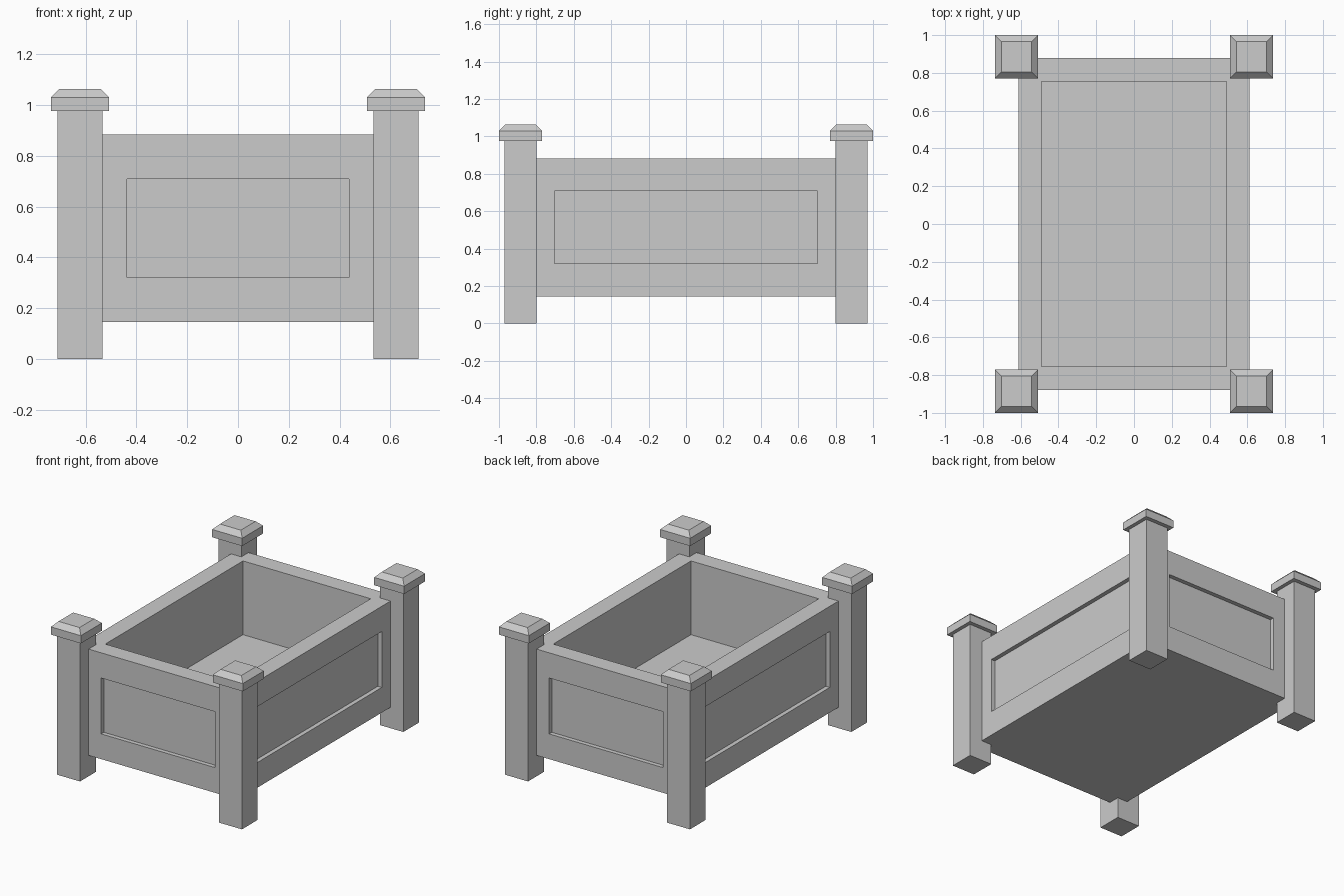
import bpy, bmesh
from mathutils import Matrix, Vector

if "Cube" in bpy.data.objects:
    bpy.data.objects.remove(bpy.data.objects["Cube"])


def box_bmesh(size, center):
    bm = bmesh.new()
    bmesh.ops.create_cube(bm, size=1, matrix=Matrix.Translation(center) @ Matrix.Diagonal((*size, 1)))
    bm.normal_update()
    return bm


def finish(bm, name):
    bmesh.ops.recalc_face_normals(bm, faces=bm.faces)
    me = bpy.data.meshes.new(name)
    bm.to_mesh(me)
    bm.free()
    ob = bpy.data.objects.new(name, me)
    bpy.context.collection.objects.link(ob)
    return ob


# Planter box: recessed panels on four sides, hollow top
bm = box_bmesh((1.225, 1.755, 0.738), (0, 0, 0.514))
sides = [f for f in bm.faces if abs(f.normal.z) < 0.5]
top = next(f for f in bm.faces if f.normal.z > 0.5)


def recess(face, margin, depth):
    # inset a border, then extrude the middle inwards
    n = face.normal.copy()
    bmesh.ops.inset_individual(bm, faces=[face], thickness=margin, use_even_offset=True)
    new = bmesh.ops.extrude_discrete_faces(bm, faces=[face])["faces"][0]
    bmesh.ops.translate(bm, verts=new.verts, vec=-n * depth)


for f in sides:
    recess(f, 0.175, 0.03)
recess(top, 0.122, 0.512)
finish(bm, "planter_box")

# Corner posts with chamfered caps
for sx, xn in ((-1, "left"), (1, "right")):
    for sy, yn in ((-1, "front"), (1, "back")):
        x, y = sx * 0.622, sy * 0.885
        finish(box_bmesh((0.177, 0.173, 0.976), (x, y, 0.488)), f"{yn}_{xn}_post")
        cap = box_bmesh((0.23, 0.23, 0.054), (x, y, 1.003))
        lid = next(f for f in cap.faces if f.normal.z > 0.5)
        crown = bmesh.ops.extrude_discrete_faces(cap, faces=[lid])["faces"][0]
        for v in crown.verts:
            v.co = Vector((x + (v.co.x - x) * 0.7, y + (v.co.y - y) * 0.7, 1.064))
        finish(cap, f"{yn}_{xn}_post_cap")
